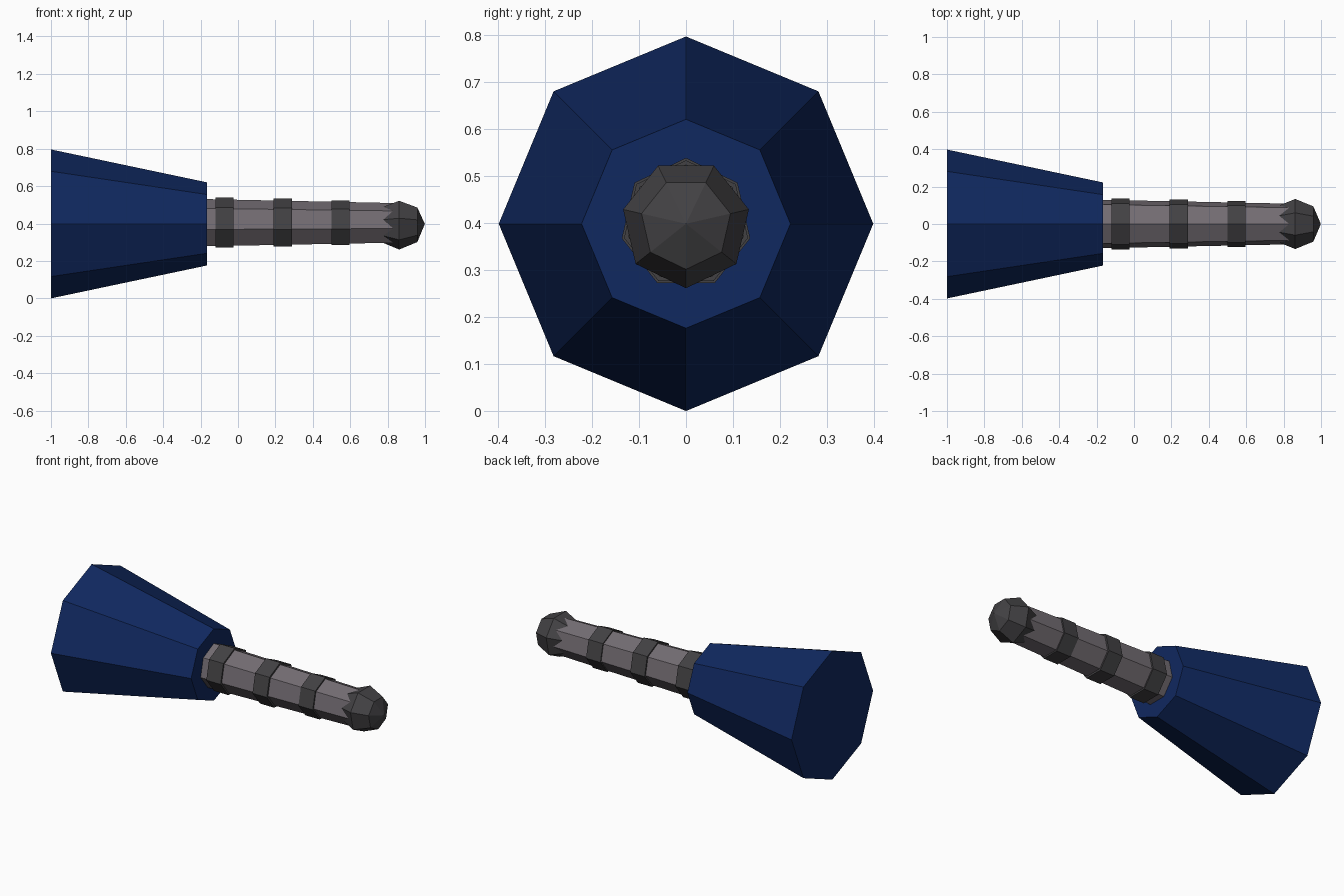
import bpy, bmesh, math

if "Cube" in bpy.data.objects:
    bpy.data.objects.remove(bpy.data.objects["Cube"])

AXIS_Z = 0.398  # height of the shared centre line


def material(name, rgb):
    m = bpy.data.materials.new(name)
    m.diffuse_color = (*rgb, 1)
    m.use_nodes = True
    m.node_tree.nodes["Principled BSDF"].inputs["Base Color"].default_value = m.diffuse_color
    return m


blue = material("navy blue", (0.005, 0.021, 0.115))
grey = material("warm grey", (0.170, 0.150, 0.168))
dark = material("dark grey", (0.055, 0.053, 0.057))


def lathe(name, profile, sides, mat, flip=1):
    """Flat-faced solid along x from (x, radius) pairs; a corner points up, or down if flip is -1."""
    bm = bmesh.new()
    loops = []
    for x, r in profile:
        n = sides if r > 0 else 1
        loops.append([bm.verts.new((x, r * math.sin(2 * math.pi * i / n),
                                    AXIS_Z + flip * r * math.cos(2 * math.pi * i / n)))
                      for i in range(n)])
    for a, b in zip(loops, loops[1:]):
        for i in range(sides):
            j = (i + 1) % sides
            quad = [a[i % len(a)], a[j % len(a)], b[j % len(b)], b[i % len(b)]]
            bm.faces.new(list(dict.fromkeys(quad)))
    for end in (loops[0], loops[-1]):
        if len(end) > 1:
            bm.faces.new(end)
    bmesh.ops.recalc_face_normals(bm, faces=bm.faces)
    mesh = bpy.data.meshes.new(name)
    bm.to_mesh(mesh)
    bm.free()
    mesh.materials.append(mat)
    ob = bpy.data.objects.new(name, mesh)
    bpy.context.collection.objects.link(ob)
    return ob


# Eight-sided tapered head
lathe("head", [(-1.0, 0.398), (-0.165, 0.222)], 8, blue)

# Seven-sided tapered handle running through the head
lathe("handle", [(-0.999, 0.150), (0.86, 0.111)], 7, grey)

# Grip bands around the handle
for i, (x, r) in enumerate([(-0.072, 0.140), (0.240, 0.135), (0.548, 0.126)]):
    lathe(f"grip_band_{i + 1}", [(x - 0.049, r), (x + 0.049, r)], 7, dark)

# Low-poly ball on the handle end
R = 0.137
ball = [(0.862 - R * math.cos(math.pi * k / 4), R * math.sin(math.pi * k / 4) if 0 < k < 4 else 0)
        for k in range(5)]
lathe("pommel", ball, 7, dark, flip=-1)
